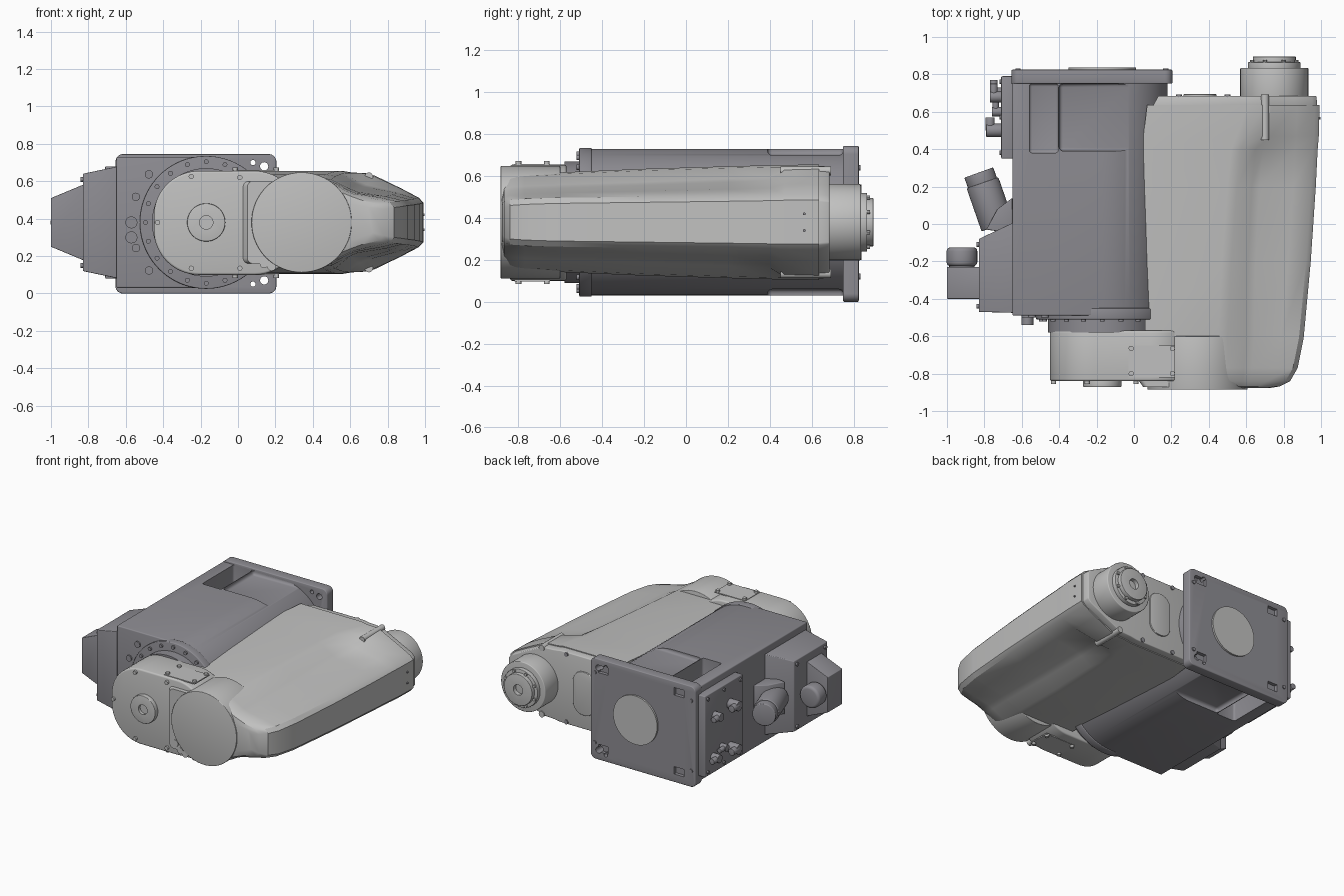
import bpy, bmesh
from math import sin, cos, pi, radians
from mathutils import Vector

if "Cube" in bpy.data.objects:
    bpy.data.objects.remove(bpy.data.objects["Cube"])

MID = 0.38  # height of every main axis


def material(name, rgb):
    m = bpy.data.materials.new(name)
    m.use_nodes = True
    m.diffuse_color = (*rgb, 1)
    m.node_tree.nodes["Principled BSDF"].inputs["Base Color"].default_value = (*rgb, 1)
    return m


DARK = material("slate grey", (0.27, 0.265, 0.29))
LIGHT = material("light grey", (0.53, 0.53, 0.525))


def shade(bm):
    bmesh.ops.recalc_face_normals(bm, faces=bm.faces)
    for f in bm.faces:
        f.smooth = True
    for e in bm.edges:
        e.smooth = len(e.link_faces) == 2 and e.calc_face_angle(0) < radians(32)


def finish(name, bm, mat, bevel=0):
    bmesh.ops.recalc_face_normals(bm, faces=bm.faces)
    if bevel:
        sharp = [e for e in bm.edges if e.calc_face_angle(0) > radians(40)]
        bmesh.ops.bevel(bm, geom=sharp, offset=bevel, segments=3, profile=0.5,
                        affect='EDGES', clamp_overlap=True)
    shade(bm)
    me = bpy.data.meshes.new(name)
    bm.to_mesh(me)
    bm.free()
    me.materials.append(mat)
    ob = bpy.data.objects.new(name, me)
    bpy.context.collection.objects.link(ob)
    return ob


def loft(name, rings, mat, bevel=0):
    """Skin a list of closed rings and cap both ends."""
    bm = bmesh.new()
    rows = [[bm.verts.new(p) for p in r] for r in rings]
    n = len(rows[0])
    for a, b in zip(rows, rows[1:]):
        for i in range(n):
            bm.faces.new((a[i], a[(i + 1) % n], b[(i + 1) % n], b[i]))
    bm.faces.new(rows[0])
    bm.faces.new(rows[-1])
    return finish(name, bm, mat, bevel)


def prism(name, pts, y0, y1, mat, bevel=0):
    return loft(name, [[(x, y, z) for x, z in pts] for y in (y0, y1)], mat, bevel)


def box(name, x, y, z, mat, bevel=0):
    return prism(name, [(x[0], z[0]), (x[1], z[0]), (x[1], z[1]), (x[0], z[1])], *y, mat, bevel)


def arc(cx, cz, r, a0, a1, n):
    return [(cx + r * cos(radians(a0 + (a1 - a0) * i / n)),
             cz + r * sin(radians(a0 + (a1 - a0) * i / n))) for i in range(n + 1)]


def rounded(x0, x1, z0, z1, r, n=10):
    return (arc(x1 - r, z1 - r, r, 0, 90, n) + arc(x0 + r, z1 - r, r, 90, 180, n)
            + arc(x0 + r, z0 + r, r, 180, 270, n) + arc(x1 - r, z0 + r, r, 270, 360, n))


def rod(name, p, q, r, mat, n=48, bevel=0):
    """Cylinder between two points."""
    p, q = Vector(p), Vector(q)
    rot = (q - p).to_track_quat('Z', 'Y')
    ring = [rot @ Vector((r * cos(2 * pi * i / n), r * sin(2 * pi * i / n), 0)) for i in range(n)]
    return loft(name, [[p + v for v in ring], [q + v for v in ring]], mat, bevel)


def disc(name, x, z, r, y0, y1, mat, n=48, bevel=0):
    return rod(name, (x, y0, z), (x, y1, z), r, mat, n, bevel)


def cut(ob, cutters):
    for c in cutters:
        m = ob.modifiers.new("cut", 'BOOLEAN')
        m.object, m.solver = c, 'EXACT'
        bpy.context.view_layer.objects.active = ob
        bpy.ops.object.modifier_apply(modifier=m.name)
        bpy.data.objects.remove(c)
    bm = bmesh.new()
    bm.from_mesh(ob.data)
    shade(bm)
    bm.to_mesh(ob.data)
    bm.free()


def both(z0, z1):
    """A height range and its mirror below the middle."""
    return (z0, z1), (2 * MID - z1, 2 * MID - z0)


# Base housing: flat on one side, round on the other, with relieved rear
housing = prism("base_housing", [(-0.65, 0.03), (-0.17, 0.03)] + arc(-0.17, MID, 0.35, -87, 87, 40)
                + [(-0.17, 0.73), (-0.65, 0.73)], -0.49, 0.77, DARK, 0.008)
cutters = []
for z in both(0.70, 0.9):
    cutters.append(box("relief", (-0.4, 0.3), (0.39, 0.75), z, DARK, 0.02))
for z in both(0.53, 0.9):
    cutters.append(box("pocket", (-0.56, -0.405), (0.38, 0.75), z, DARK, 0.015))
cut(housing, cutters)

# Mounting flange with ear holes and corner recesses
flange = prism("mounting_flange", rounded(-0.655, 0.205, 0.0, 0.745, 0.04), 0.75, 0.825, DARK, 0.006)
cutters = []
for z in (0.05, 0.70):
    cutters.append(disc("hole", 0.08, z, 0.014, 0.7, 0.9, DARK, 20))
for z in (0.07, 0.68):
    cutters.append(disc("hole", 0.14, z, 0.022, 0.7, 0.9, DARK, 20))
for z in both(0.645, 0.70):
    for x in (-0.56, 0.06):
        cutters.append(box("recess", (x, x + 0.08), (0.80, 0.9), z, DARK))
cut(flange, cutters)
disc("flange_cover", -0.17, MID, 0.18, 0.8, 0.838, LIGHT, 64)
for x in (-0.62, 0.17):
    for z in (0.12, 0.64):
        disc("flange_bolt", x, z, 0.014, 0.8, 0.832, DARK, 12)

# Shoulder: bearing disc, ring and bolt circles
disc("shoulder_disc", -0.17, MID, 0.355, -0.51, -0.45, DARK, 80, 0.006)
disc("shoulder_ring", -0.17, MID, 0.29, -0.58, -0.5, DARK, 64)
for i in range(20):
    a = 2 * pi * i / 20
    disc("ring_bolt", -0.17 + 0.325 * cos(a), MID + 0.325 * sin(a), 0.013, -0.522, -0.5, DARK, 12)
for a, r in ((140, 0.022), (160, 0.022), (180, 0.032), (200, 0.022), (220, 0.022)):
    disc("housing_plug", -0.17 + 0.4 * cos(radians(a)), MID + 0.4 * sin(radians(a)), r, -0.5, -0.48, DARK, 24)
rod("drain_plug", (-0.57, -0.47, 0.3), (-0.57, -0.54, 0.3), 0.032, DARK, 24)

# Shoulder link with its hub, cover and screws
prism("shoulder_link", rounded(-0.45, 0.33, 0.10, 0.655, 0.24, 16), -0.84, -0.57, LIGHT, 0.012)
hub = disc("link_hub", -0.17, MID, 0.102, -0.872, -0.83, LIGHT, 48, 0.004)
cut(hub, [disc("hub_hole", -0.17, MID, 0.036, -0.9, -0.85, LIGHT, 32)])
disc("elbow_cap", 0.34, MID, 0.268, -0.885, -0.6, LIGHT, 80, 0.004)
loft("link_cover", [[(x, y, z) for x, z in rounded(x0, 0.34, 0.16, 0.6, 0.03, 4)]
                    for x0, y in ((0.02, -0.83), (0.05, -0.872))], LIGHT)
for x, z in ((-0.25, 0.625), (0.01, 0.62), (-0.25, 0.135), (0.01, 0.135), (-0.43, MID)):
    disc("link_screw", x, z, 0.014, -0.855, -0.83, LIGHT, 12)
for x, z in ((0.1, 0.205), (0.14, 0.16), (0.18, 0.145)):
    disc("link_plug", x, z, 0.024, -0.878, -0.8, LIGHT, 20)
# Service plates above and below the link
for z, s in ((0.655, 1), (0.102, -1)):
    box("service_plate", (-0.03, 0.22), (-0.82, -0.65), (z - 0.004, z + 0.004), LIGHT)
    for x in (-0.015, 0.205):
        for y in (-0.80, -0.665):
            rod("plate_screw", (x, y, z), (x, y, z + s * 0.018), 0.014, LIGHT, 12)

# Forearm shell: symmetric sections from the elbow to the wrist
# y, left, half height, deck edge, valley x, valley half height, right, right half height
STATIONS = [
    (-0.878, 0.42, 0.175, 0.46, 0.55, 0.12, 0.72, 0.07),
    (-0.868, 0.40, 0.205, 0.48, 0.58, 0.145, 0.78, 0.085),
    (-0.84, 0.38, 0.22, 0.50, 0.60, 0.155, 0.835, 0.095),
    (-0.77, 0.36, 0.227, 0.50, 0.61, 0.16, 0.875, 0.10),
    (-0.62, 0.30, 0.235, 0.50, 0.62, 0.165, 0.905, 0.105),
    (-0.60, 0.06, 0.238, 0.50, 0.62, 0.167, 0.908, 0.105),
    (-0.2, 0.05, 0.255, 0.52, 0.63, 0.18, 0.945, 0.11),
    (0.2, 0.05, 0.267, 0.55, 0.65, 0.195, 0.972, 0.115),
    (0.40, 0.05, 0.272, 0.57, 0.67, 0.205, 0.982, 0.118),
    (0.47, 0.05, 0.274, 0.60, 0.71, 0.25, 0.988, 0.12),
    (0.635, 0.07, 0.275, 0.61, 0.72, 0.25, 0.992, 0.12)]


def section(y, xl, h, xd, xv, hv, xr, hr):
    half = [(xl, h), (xd - 0.05, h), (xd, h - 0.008), (xv - 0.02, hv + 0.012), (xv + 0.02, hv - 0.004),
            (xr - 0.12, hv * 0.4 + hr * 0.6 + 0.01), (xr - 0.025, hr + 0.012), (xr, hr - 0.015)]
    return [(x, y, MID + z) for x, z in half] + [(x, y, MID - z) for x, z in reversed(half)]


loft("forearm_shell", [section(*s) for s in STATIONS], LIGHT)
last = STATIONS[-1][1:]
loft("forearm_end_plate", [section(0.63, 0.10, 0.27, 0.60, 0.71, 0.245, 0.98, 0.12),
                           section(0.685, 0.13, 0.265, 0.60, 0.71, 0.24, 0.975, 0.115)], LIGHT, 0.006)
prism("end_plate_boss", rounded(0.265, 0.44, 0.22, 0.54, 0.08), 0.67, 0.695, LIGHT, 0.004)
for z in (0.13, 0.63):
    for x in (0.24, 0.5):
        disc("end_plate_bolt", x, z, 0.016, 0.67, 0.692, DARK, 12)
for z in (MID - 0.245, MID + 0.245):
    disc("shell_bolt", 0.7, z, 0.022, 0.45, 0.692, LIGHT, 16)
for z in (0.34, 0.42):
    rod("shell_pin", (0.97, 0.565, z), (0.998, 0.565, z), 0.007, DARK, 10)

# Wrist and tool flange
disc("wrist", 0.75, MID, 0.182, 0.66, 0.835, LIGHT, 72, 0.006)
disc("wrist_collar", 0.75, MID, 0.14, 0.82, 0.865, LIGHT, 64, 0.003)
tool = disc("tool_flange", 0.75, MID, 0.115, 0.85, 0.895, LIGHT, 64, 0.003)
cut(tool, [disc("tool_hole", 0.75, MID, 0.038, 0.86, 0.95, LIGHT, 32)])
for i in range(8):
    a = 2 * pi * (i + 0.5) / 8
    disc("collar_bolt", 0.75 + 0.128 * cos(a), MID + 0.128 * sin(a), 0.011, 0.86, 0.878, LIGHT, 10)

# Connector panel with sockets on the side of the base
box("connector_panel", (-0.71, -0.64), (0.35, 0.79), (0.08, 0.68), DARK, 0.006)
for y, z, r, l in ((0.5, 0.52, 0.036, 0.09), (0.68, 0.5, 0.03, 0.07), (0.5, 0.2, 0.036, 0.09),
                   (0.6, 0.24, 0.025, 0.06), (0.7, 0.2, 0.03, 0.07)):
    rod("socket", (-0.7, y, z), (-0.7 - l, y, z), r, DARK, 24, 0.003)
    rod("elbow_fitting", (-0.68 - l, y, z), (-0.68 - l, y + 0.07, z), r * 0.7, DARK, 20, 0.003)
for y in (0.38, 0.57, 0.76):
    for z in (0.11, 0.65):
        rod("panel_screw", (-0.7, y, z), (-0.72, y, z), 0.012, DARK, 12)

# Angled main connector
loft("connector_wedge", [[(-0.65, -0.05, z), (-0.79, -0.03, z), (-0.73, 0.08, z), (-0.65, 0.14, z)]
                         for z in (0.26, 0.50)], DARK, 0.006)
rod("main_connector", (-0.73, -0.01, MID), (-0.81, 0.22, MID), 0.09, DARK, 40, 0.006)
rod("main_connector_cap", (-0.803, 0.2, MID), (-0.83, 0.275, MID), 0.082, DARK, 32, 0.006)

# Side cable box, tapered terminal block and gland
loft("cable_box", [[(-0.64, y0, z0), (-0.64, y1, z0), (-0.64, y1, z1), (-0.64, y0, z1)] if i == 0 else
                   [(-0.83, y0, z0), (-0.83, y1, z0), (-0.83, y1, z1), (-0.83, y0, z1)]
                   for i, (y0, y1, z0, z1) in enumerate(((-0.475, 0.01, 0.08, 0.68),
                                                         (-0.47, -0.08, 0.12, 0.64)))], DARK, 0.005)
loft("terminal_block", [[(x, -0.4, MID - h), (x, -0.23, MID - h), (x, -0.23, MID + h), (x, -0.4, MID + h)]
                        for x, h in ((-0.82, 0.205), (-1.0, 0.13))], DARK, 0.003)
rod("cable_gland_neck", (-0.92, -0.24, MID), (-0.92, -0.2, MID), 0.068, DARK, 24)
rod("cable_gland", (-0.92, -0.225, MID), (-0.92, -0.125, MID), 0.082, DARK, 40, 0.02)
for y in (-0.44, -0.11):
    for z in (0.15, 0.61):
        rod("box_screw", (-0.82, y, z), (-0.842, y, z), 0.013, DARK, 12)
